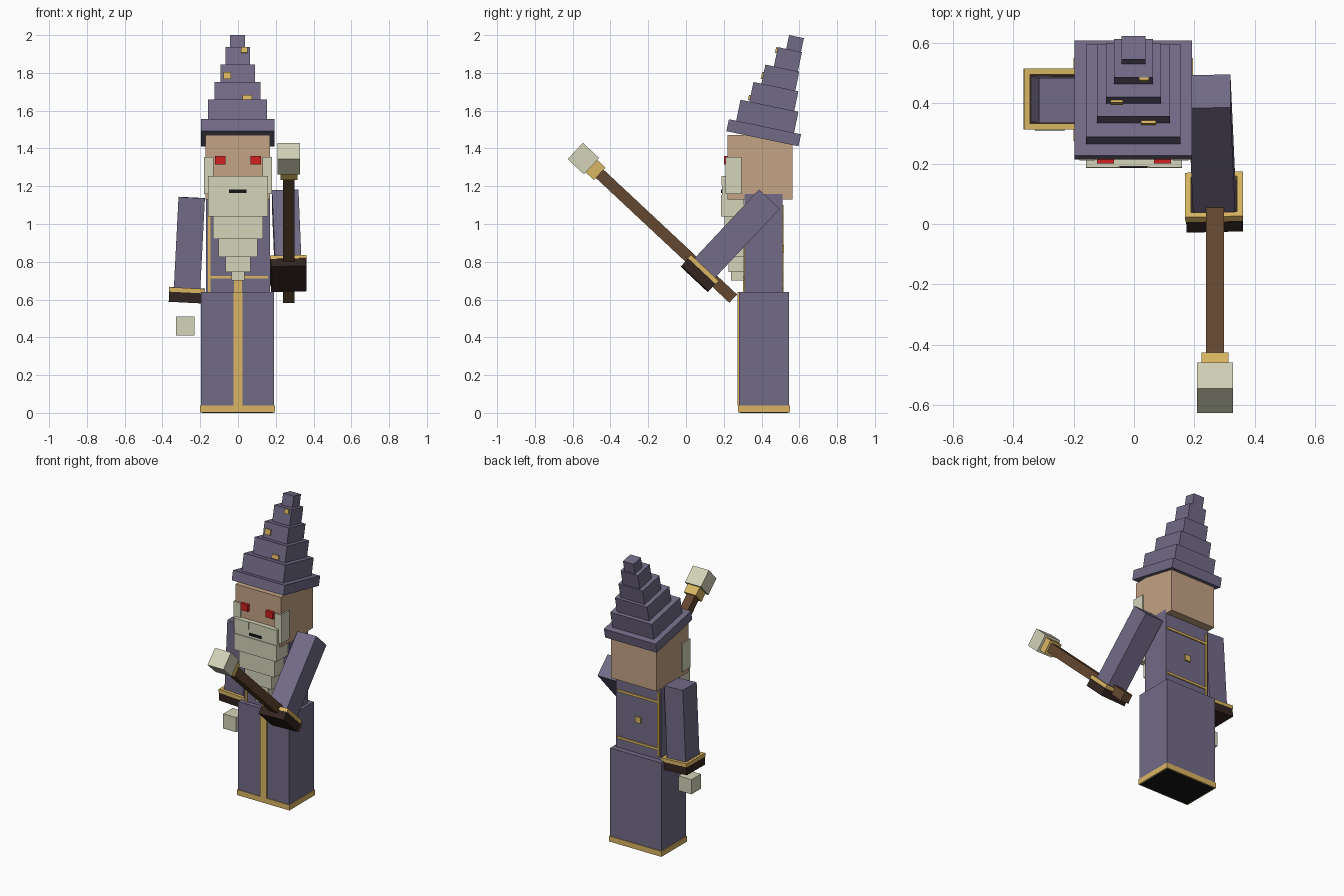
import bpy
import math
from mathutils import Matrix, Vector

if "Cube" in bpy.data.objects:
    bpy.data.objects.remove(bpy.data.objects["Cube"])


def mat(name, *rgb):
    m = bpy.data.materials.new(name)
    m.diffuse_color = (*rgb, 1)
    m.use_nodes = True
    m.node_tree.nodes["Principled BSDF"].inputs["Base Color"].default_value = m.diffuse_color
    return m


PURPLE = mat("purple cloth", .17, .147, .243)
SKIN = mat("skin", .55, .367, .233)
STONE = mat("pale stone", .655, .655, .49)
GOLD = mat("gold", .70, .47, .125)
BROWN = mat("brown wood", .125, .064, .03)
RED = mat("red", .65, .015, .015)
DARK = mat("dark lining", .033, .018, .015)
BLACK = mat("black", .008, .008, .008)


def box(name, size, center, material, rot=Matrix.Identity(3)):
    """Box with given size, centre and 3x3 orientation."""
    bpy.ops.mesh.primitive_cube_add(size=1)
    ob = bpy.context.object
    ob.name = name
    ob.matrix_world = Matrix.Translation(center) @ rot.to_4x4() @ Matrix.Diagonal((*size, 1))
    ob.data.materials.append(material)
    return ob


def span(name, x, y, z, material):
    """Upright box between (min, max) pairs."""
    p = (x, y, z)
    return box(name, [b - a for a, b in p], [(a + b) / 2 for a, b in p], material)


def frame(direction):
    """Orientation with local z along direction and local x near world x."""
    z = direction.normalized()
    x = (Vector((1, 0, 0)) - z * z.x).normalized()
    return Matrix((x, z.cross(x), z)).transposed()


# Robe skirt with hem and front stripe
span("skirt", (-.195, .19), (.28, .545), (.01, .64), PURPLE)
span("skirt_hem", (-.2, .195), (.275, .55), (.003, .04), GOLD)
span("skirt_underside", (-.19, .185), (.285, .54), (0, .004), BLACK)
span("skirt_stripe", (-.025, .025), (.273, .282), (.04, .64), GOLD)

# Torso and gold trim
span("torso", (-.17, .17), (.31, .51), (.64, 1.16), PURPLE)
span("belt_stripe", (-.022, .022), (.303, .312), (.64, .72), GOLD)
span("front_band", (-.16, .16), (.303, .312), (.712, .726), GOLD)
span("front_edge", (-.16, -.145), (.303, .312), (.64, 1.1), GOLD)
span("back_edge", (-.16, -.145), (.508, .517), (.66, 1.1), GOLD)
for z in (.71, 1.03):
    span("back_band", (-.15, .16), (.508, .517), (z - .008, z + .008), GOLD)
span("back_emblem", (-.02, .02), (.508, .52), (.85, .89), GOLD)

# Head, eyes, sideburns
span("head", (-.173, .17), (.22, .565), (1.13, 1.47), SKIN)
for s in (-1, 1):
    span("eye", sorted((s * .067, s * .122)), (.2, .222), (1.315, 1.36), RED)
    span("sideburn", sorted((s * .13, s * .18)), (.21, .295), (1.16, 1.355), STONE)
    span("moustache", sorted((s * .05, s * .158)), (.187, .2), (1.205, 1.255), STONE)

# Mouth and stepped beard: half width, front y, bottom z, top z
span("mouth", (-.048, .045), (.185, .195), (1.165, 1.182), BLACK)
for w, y, lo, hi in ((.16, .19, 1.15, 1.255), (.16, .185, 1.04, 1.15), (.133, .203, .92, 1.04),
                     (.103, .215, .825, .92), (.067, .225, .745, .825), (.035, .238, .70, .745)):
    span("beard_step", (-w, w), (y, .308), (lo, hi), STONE)

# Leaning hat: width, height, y and z of each step's top centre
hat_rot = Matrix.Rotation(-math.radians(11.8), 3, 'X')
hat_up = hat_rot @ Vector((0, 0, 1))
hat_front = hat_rot @ Vector((0, -1, 0))
for i, (w, h, y, z) in enumerate(((.39, .065, .418, 1.515), (.313, .115, .442, 1.626),
                                  (.243, .115, .476, 1.727), (.183, .115, .510, 1.825),
                                  (.130, .115, .550, 1.923), (.080, .09, .585, 1.992))):
    top = Vector((-.002, y, z))
    box("hat_brim" if i == 0 else "hat_step", (w, w, h), top - hat_up * h / 2, PURPLE, hat_rot)
    # Gold patches: x, drop below the step top, width, height
    patch = {2: (.05, .085, .05, .028), 3: (-.055, .06, .042, .038), 4: (.035, .017, .032, .03)}.get(i)
    if patch:
        px, drop, pw, ph = patch
        spot = top + hat_front * w / 2 - hat_up * drop + Vector((px, 0, 0))
        box("hat_patch", (pw, .018, ph), spot, GOLD, hat_rot)


def arm(side, shoulder, wrist):
    """Sleeve with a flared, gold-rimmed cuff."""
    a, b = Vector(shoulder), Vector(wrist)
    rot = frame(b - a)
    box(side + "_sleeve", (.14, .15, (b - a).length), (a + b) / 2, PURPLE, rot)
    box(side + "_cuff", (.187, .197, .055), b + rot @ Vector((0, 0, .038)), DARK, rot)
    for s in (-1, 1):
        box(side + "_cuff_rim", (.02, .202, .024), b + rot @ Vector((s * .086, 0, 0)), GOLD, rot)
        box(side + "_cuff_rim", (.192, .02, .024), b + rot @ Vector((0, s * .091, 0)), GOLD, rot)


arm("left", (-.245, .41, 1.14), (-.27, .415, .65))
arm("right", (.25, .44, 1.13), (.266, .09, .757))
span("left_hand", (-.328, -.23), (.308, .41), (.41, .51), STONE)

# Staff with collar and stone head
foot, tip = Vector((.269, .25, .605)), Vector((.269, -.47, 1.278))
staff_dir = (tip - foot).normalized()
staff_rot = frame(staff_dir)
box("staff", (.06, .06, (tip - foot).length), (foot + tip) / 2, BROWN, staff_rot)
box("staff_collar", (.09, .09, .06), tip + staff_dir * .012, GOLD, staff_rot)
box("staff_head", (.12, .118, .118), tip + staff_dir * .1, STONE, staff_rot)
